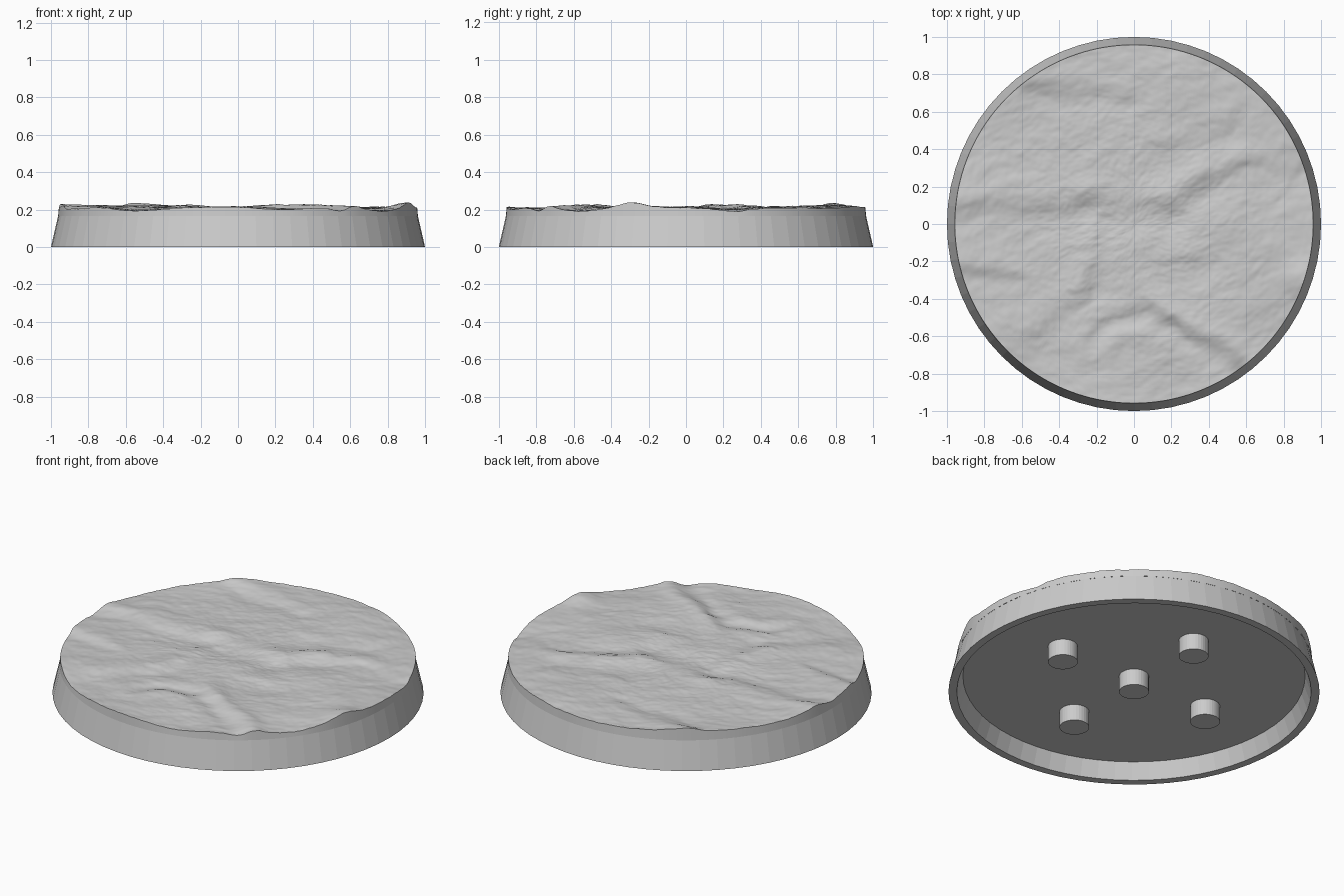
import bpy, bmesh, math
from mathutils import Vector, noise

if "Cube" in bpy.data.objects:
    bpy.data.objects.remove(bpy.data.objects["Cube"])

SIDES = 64
TOP_R = 0.962      # radius where the rim meets the rock
RIM_Z = 0.165
CEIL_Z = 0.096     # underside of the hollow


def make_object(name, verts, faces):
    mesh = bpy.data.meshes.new(name)
    mesh.from_pydata(verts, [], faces)
    mesh.update()
    obj = bpy.data.objects.new(name, mesh)
    bpy.context.collection.objects.link(obj)
    bm = bmesh.new()
    bm.from_mesh(mesh)
    bmesh.ops.recalc_face_normals(bm, faces=bm.faces)
    bm.to_mesh(mesh)
    bm.free()
    return obj


def ring(r, z, n):
    return [(r * math.cos(2 * math.pi * i / n), r * math.sin(2 * math.pi * i / n), z)
            for i in range(n)]


def bridge(a, b, n):
    return [(a + i, a + (i + 1) % n, b + (i + 1) % n, b + i) for i in range(n)]


# Tapered hollow rim with its ceiling
verts, faces = [], []
profile = [(TOP_R, RIM_Z), (1.0, 0.0), (0.955, 0.0), (0.922, CEIL_Z)]
for k, (r, z) in enumerate(profile):
    verts += ring(r, z, SIDES)
    if k:
        faces += bridge((k - 1) * SIDES, k * SIDES, SIDES)
last = (len(profile) - 1) * SIDES
faces.append(tuple(range(last + SIDES - 1, last - 1, -1)))
make_object("base_rim", verts, faces)

# Rock ledges: start, end, height (high on the left of the direction), width
LEDGES = [
    ((0.10, -0.47), (0.60, -0.75), 0.024, 0.07),
    ((-0.15, -0.62), (0.10, -0.48), -0.014, 0.06),
    ((-0.95, 0.08), (-0.25, 0.12), 0.014, 0.09),
    ((-0.25, 0.10), (0.18, 0.08), 0.014, 0.09),
    ((0.18, 0.08), (0.38, 0.24), 0.013, 0.08),
    ((0.38, 0.22), (0.64, 0.32), 0.012, 0.08),
    ((-0.55, 0.74), (-0.05, 0.68), 0.014, 0.08),
    ((-0.52, -0.58), (-0.24, -0.34), 0.013, 0.08),
    ((-0.24, -0.34), (-0.18, 0.0), 0.009, 0.07),
    ((-0.95, -0.24), (-0.65, -0.27), 0.012, 0.07),
    ((0.15, 0.42), (0.55, 0.55), 0.009, 0.09),
    ((0.20, -0.25), (0.55, -0.05), 0.009, 0.09),
]
# Broad swells and dips: x, y, height, width
SWELLS = [
    (0.91, -0.30, 0.028, 0.10), (0.77, -0.58, -0.020, 0.17),
    (0.20, -0.85, -0.012, 0.18), (-0.55, -0.78, -0.016, 0.20),
    (-0.95, 0.10, 0.008, 0.12), (-0.58, 0.77, 0.012, 0.14),
    (0.95, 0.25, -0.016, 0.16), (0.25, 0.75, 0.010, 0.22),
]


def rock_height(x, y):
    warp = 0.035 * noise.noise(Vector((x * 5, y * 5, 3.1)))
    px, py = x + warp, y + 0.035 * noise.noise(Vector((x * 5, y * 5, 9.4)))
    z = 0.211
    for (ax, ay), (bx, by), h, w in LEDGES:
        dx, dy = bx - ax, by - ay
        length = math.hypot(dx, dy)
        dx, dy = dx / length, dy / length
        along = (px - ax) * dx + (py - ay) * dy
        side = ((py - ay) * dx - (px - ax) * dy) / w
        over = max(0.0, -along, along - length) / 0.07
        z += h * 1.3 * side * math.exp(-side * side - over * over)
    for sx, sy, h, w in SWELLS:
        z += h * math.exp(-((x - sx) ** 2 + (y - sy) ** 2) / (w * w))
    # grain runs slightly up to the right
    u, v = 0.94 * px + 0.34 * py, -0.34 * px + 0.94 * py
    z += 0.006 * noise.fractal(Vector((u * 2.2, v * 4.0, 1.7)), 1.0, 2.0, 3)
    z += 0.004 * noise.fractal(Vector((u * 7, v * 13, 5.2)), 0.9, 2.1, 3)
    z += 0.0016 * noise.fractal(Vector((u * 28, v * 42, 8.8)), 0.8, 2.0, 2)
    return min(max(z, 0.176), 0.246)


# Rocky top: concentric rings lifted by the height function, with a skirt
SEG, RINGS = 384, 110
verts, faces = [(0, 0, rock_height(0, 0))], []
for k in range(1, RINGS + 1):
    verts += [(x, y, rock_height(x, y)) for x, y, _ in ring(0.958 * k / RINGS, 0, SEG)]
    if k > 1:
        faces += bridge(1 + (k - 2) * SEG, 1 + (k - 1) * SEG, SEG)
faces += [(0, 1 + i, 1 + (i + 1) % SEG) for i in range(SEG)]
verts += ring(TOP_R, RIM_Z, SEG)
faces += bridge(1 + (RINGS - 1) * SEG, 1 + RINGS * SEG, SEG)
rock = make_object("rock_top", verts, faces)
bpy.context.view_layer.objects.active = rock
rock.select_set(True)
bpy.ops.object.shade_smooth_by_angle(angle=math.radians(30))
rock.select_set(False)

# Five support pegs under the ceiling
for i, (x, y) in enumerate([(0, 0), (0.5, 0), (-0.5, 0), (0, 0.5), (0, -0.5)]):
    bpy.ops.mesh.primitive_cylinder_add(vertices=32, radius=0.08, depth=CEIL_Z,
                                        location=(x, y, CEIL_Z / 2))
    bpy.context.object.name = f"support_peg_{i + 1}"
